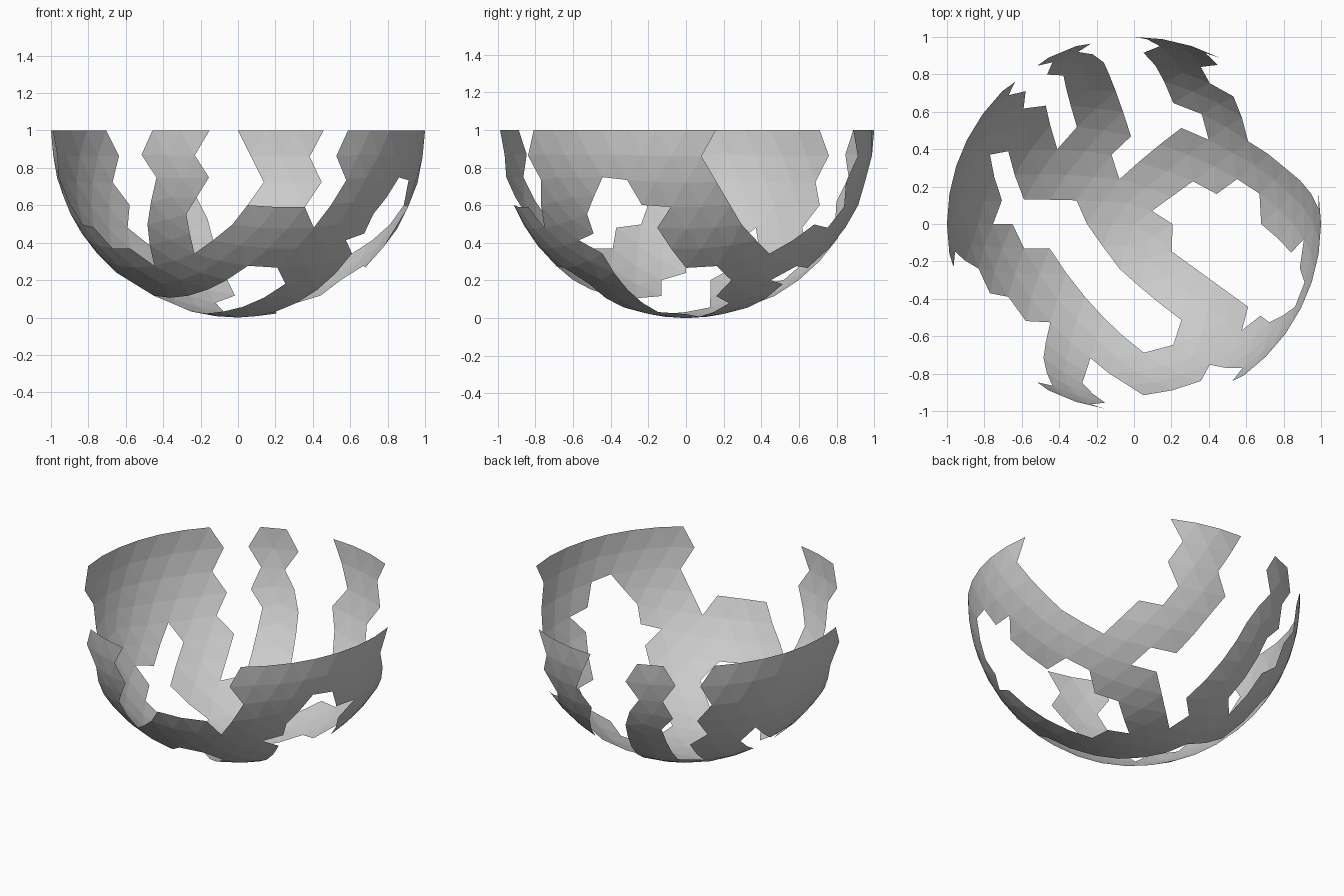
import bpy, bmesh, math
from mathutils import Vector

if "Cube" in bpy.data.objects:
    bpy.data.objects.remove(bpy.data.objects["Cube"])

# Faceted bowl: lower half of a geodesic sphere
bm = bmesh.new()
bmesh.ops.create_icosphere(bm, subdivisions=4, radius=1)
bmesh.ops.translate(bm, verts=bm.verts, vec=(0, 0, 1))
upper = [f for f in bm.faces if f.calc_center_median().z > 1]
bmesh.ops.delete(bm, geom=upper, context='FACES')


def flat(p):
    """Unroll a point of the bowl: distance from the bottom along the surface."""
    d = (p - Vector((0, 0, 1))).normalized()
    t = math.acos(max(-1, min(1, -d.z)))
    a = math.atan2(d.y, d.x)
    return Vector((t * math.cos(a), t * math.sin(a)))


grid = [flat(v.co) for v in bm.verts]


def top(x, y):
    """Bowl point given as seen from above."""
    return Vector((x, y, 1 - math.sqrt(max(0, 1 - x * x - y * y))))


def side(deg, z):
    """Bowl point given by compass angle and height."""
    r, a = math.sqrt(1 - (1 - z) ** 2), math.radians(deg)
    return Vector((r * math.cos(a), r * math.sin(a), z))


def inside(p, poly):
    hit = False
    for a, b in zip(poly, poly[1:] + poly[:1]):
        if (a.y > p.y) != (b.y > p.y):
            if p.x < a.x + (p.y - a.y) * (b.x - a.x) / (b.y - a.y):
                hit = not hit
    return hit


def cut(points, open_rim=True):
    """Remove the facets inside an outline snapped to the facet corners.
    Values above 2 are angles (angle, height), others are (x, y) from above."""
    pts = [flat(side(a, b) if a > 2 else top(a, b)) for a, b in points]
    poly = [min(grid, key=lambda g: (g - p).length) for p in pts]
    if open_rim:
        poly = [poly[0] * 1.4] + poly + [poly[-1] * 1.4]
    gone = [f for f in bm.faces if inside(flat(f.calc_center_median()), poly)]
    bmesh.ops.delete(bm, geom=gone, context='FACES')


# Closed hole on the right
cut([(.1, .07), (.32, .23), (.44, .16), (.53, .23), (.66, .18), (.68, 0),
     (.79, -.06), (.84, -.15), (.91, -.08), (.89, -.23), (.911, -.32),
     (.857, -.45), (.742, -.53), (.685, -.5), (.58, -.57), (.61, -.44),
     (.2, -.15), (.2, 0)], False)

# Closed slanting hole on the left
cut([(-.67, .39), (-.77, .37), (-.71, .12), (-.75, 0), (-.65, 0), (-.59, -.13),
     (-.46, -.13), (-.37, -.27), (-.26, -.45), (-.13, -.6), (.05, -.69),
     (.2, -.65), (.25, -.51), (.08, -.4), (-.09, -.23), (-.25, 0),
     (-.31, .12), (-.59, .13)], False)

# Rim opening, back right
cut([(9, 1), (4.5, .87), (11.4, .717), (.87, .26), (.78, .32), (.6, .44),
     (.53, .68), (.4, .75), (66.8, .6), (62, .73), (67.4, .87), (63, 1)])

# Rim opening, back
cut([(90, 1), (85.5, .87), (82, .73), (87, .6), (.136, .855), (.21, .65),
     (.37, .58), (.4, .45), (.25, .51), (-.08, .24), (-.12, .37), (-.02, .47),
     (-.09, .67), (-.16, .86), (103.5, .6), (108, .74), (103.5, .87), (108, 1)])

# Rim opening, back left
cut([(117, 1), (121.5, .87), (117, .74), (-.47, .79), (-.39, .78), (-.31, .515),
     (-.41, .4), (-.475, .63), (-.59, .62), (-.585, .706), (134, .73),
     (130, .87), (135, 1)])

# Rim opening, front left
cut([(189, 1), (193.5, .87), (188.6, .75), (-.89, -.2), (-.83, -.24), (-.77, -.36),
     (-.68, -.385), (-.57, -.51), (-.45, -.525), (-.485, -.71), (238.5, .6),
     (243, .74), (238.5, .87), (243, 1)])

# Rim opening, front
cut([(261, 1), (256, .87), (260.5, .73), (254, .6), (-.275, -.85), (-.235, -.715),
     (-.13, -.8), (.05, -.915), (.2, -.895), (.355, -.84), (.4, -.75),
     (.49, -.775), (307, .73), (302, .87), (306, 1)])

mesh = bpy.data.meshes.new("openwork_bowl")
bm.to_mesh(mesh)
bm.free()
bpy.context.collection.objects.link(bpy.data.objects.new("openwork_bowl", mesh))
